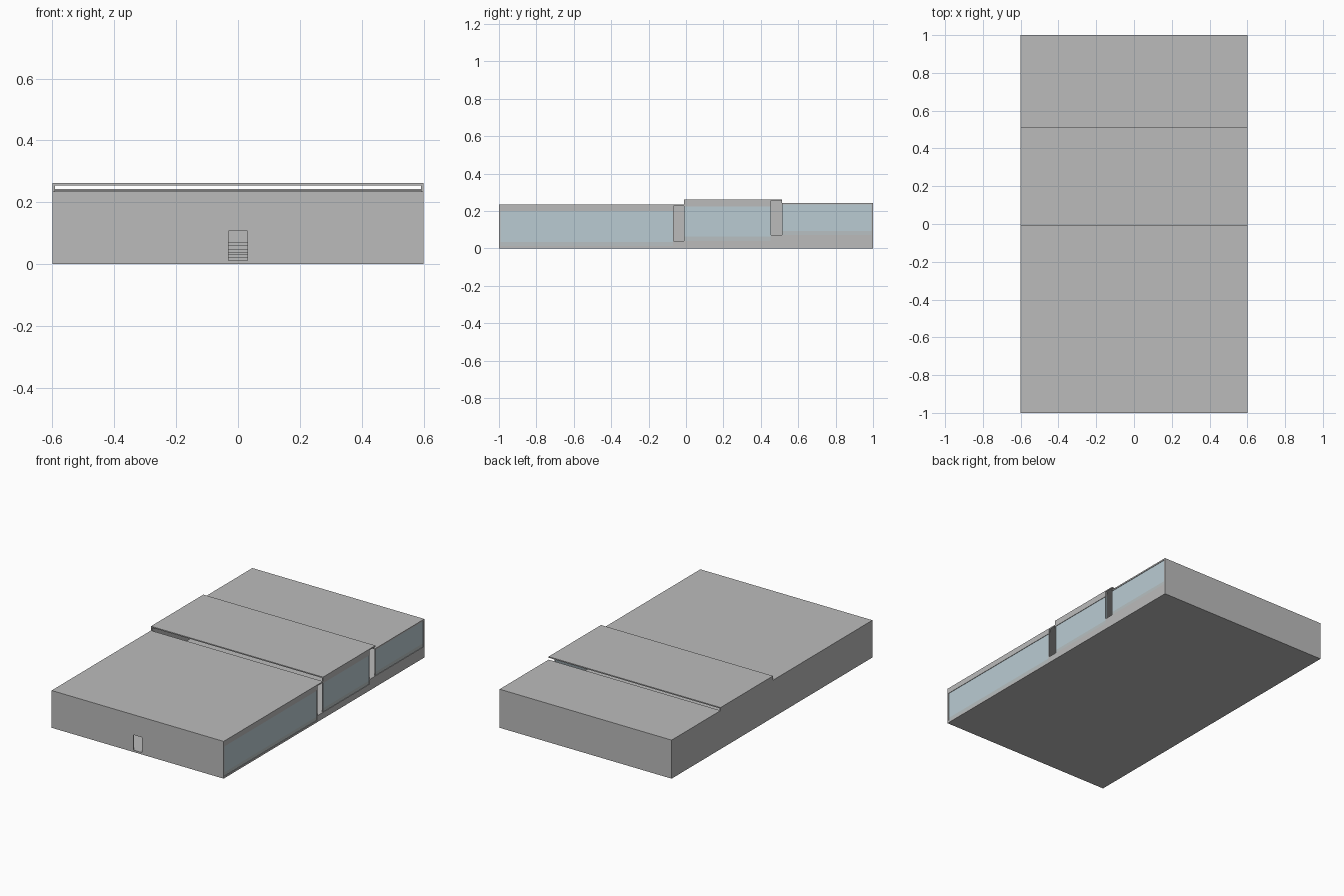
import bpy

cube = bpy.data.objects.get("Cube")
if cube:
    bpy.data.objects.remove(cube, do_unlink=True)


def make_material(name, color):
    mat = bpy.data.materials.new(name)
    mat.use_nodes = True
    mat.diffuse_color = (*color, 1)
    mat.node_tree.nodes["Principled BSDF"].inputs["Base Color"].default_value = (*color, 1)
    return mat


CONCRETE = make_material("concrete grey", (0.5, 0.5, 0.5))
GLASS = make_material("pale blue glass", (0.49, 0.6, 0.65))
SILL_GLASS = make_material("greyed glass", (0.48, 0.53, 0.54))

CORNERS = [(0, 0), (1, 0), (1, 1), (0, 1)]
FACES = [(3, 2, 1, 0), (4, 5, 6, 7), (0, 1, 5, 4), (1, 2, 6, 5), (2, 3, 7, 6), (3, 0, 4, 7)]


def box(name, x, y, z, mat=CONCRETE):
    """Box between the given (low, high) ranges on each axis."""
    mesh = bpy.data.meshes.new(name)
    mesh.from_pydata([(x[i], y[j], h) for h in z for i, j in CORNERS], [], FACES)
    mesh.materials.append(mat)
    obj = bpy.data.objects.new(name, mesh)
    bpy.context.collection.objects.link(obj)
    return obj


W = 0.6      # half width
T = 0.008    # wall thickness
INNER = W - T
DOOR = 0.03  # half width of the front door

# Per hall: name, floor range, roof range, glass range, floor top, glass top, roof underside, roof top
halls = [
    ("front", (-1, -0.07), (-1, -0.01), (-0.996, -0.07), 0.012, 0.2, 0.227, 0.235),
    ("middle", (-0.07, 0.455), (-0.01, 0.512), (-0.01, 0.455), 0.04, 0.223, 0.255, 0.262),
    ("rear", (0.455, 1), (0.512, 1), (0.515, 0.994), 0.07, 0.234, 0.236, 0.243),
]

for name, floor, roof, glass, level, glass_top, under, top in halls:
    # Floor slab and roof
    box(name + "_floor", (-W, W), floor, (0, level))
    box(name + "_roof", (-W, W), roof, (under, top))
    # Solid left-hand-of-plan wall
    box(name + "_closed_wall", (-W, -INNER), roof, (0.005, under))
    # Glazed wall with greyed strip at its foot and a header above
    strip = level + 0.022
    pane = (INNER, W - 0.003)
    box(name + "_window_foot", pane, glass, (level, strip), SILL_GLASS)
    box(name + "_window", pane, glass, (strip, glass_top), GLASS)
    box(name + "_header", (INNER, W), glass, (glass_top, under))

# Slim frames at the ends of the glazing
for name, y, low, high in [("front", -0.07, 0.012, 0.227), ("middle_near", -0.01, 0.04, 0.255),
                           ("middle_far", 0.452, 0.04, 0.255), ("rear", 0.512, 0.07, 0.236)]:
    box(name + "_window_frame", (INNER, W), (y, y + 0.003), (low, high))

# Front wall with open doorway, and back wall
front = (-1, -1 + T)
box("front_wall_right", (-W, -DOOR), front, (0.005, 0.228))
box("front_wall_left", (DOOR, W), front, (0.005, 0.228))
box("front_wall_over_door", (-DOOR, DOOR), front, (0.108, 0.228))
box("back_wall", (-W, W), (1 - T, 1), (0.005, 0.237))

# Steps between the three floor levels
for name, y, low, high in [("lower", -0.07, 0.012, 0.04), ("upper", 0.455, 0.04, 0.07)]:
    for i in range(1, 3):
        rise = low + (high - low) * i / 3
        box(f"{name}_step_{i}", (-0.2, 0.2), (y - 0.02 * (3 - i), y), (low, rise))
